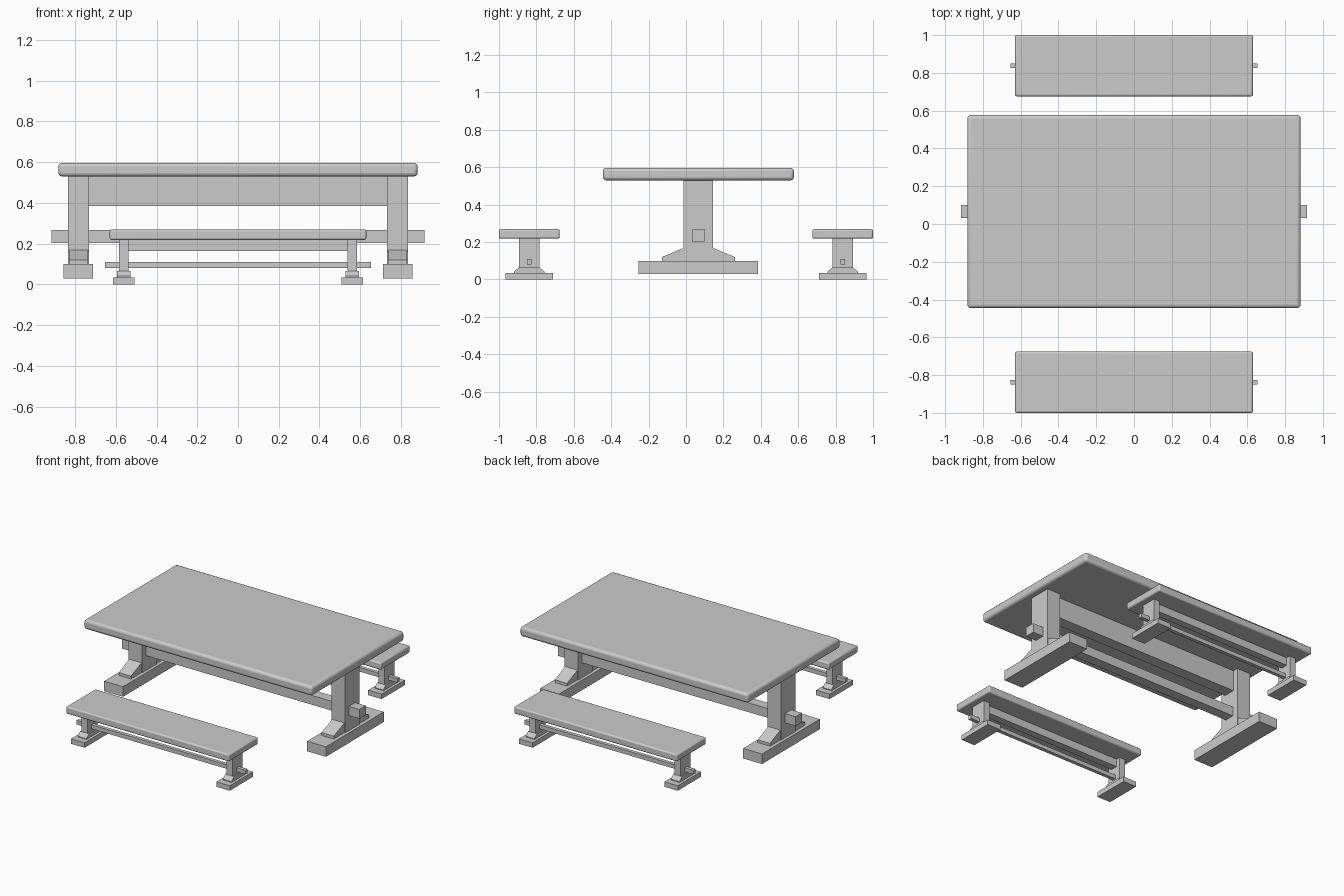
import bpy, bmesh

if "Cube" in bpy.data.objects:
    bpy.data.objects.remove(bpy.data.objects["Cube"])


def finish(bm, name):
    bmesh.ops.recalc_face_normals(bm, faces=bm.faces)
    me = bpy.data.meshes.new(name)
    bm.to_mesh(me)
    bm.free()
    ob = bpy.data.objects.new(name, me)
    bpy.context.collection.objects.link(ob)
    return ob


def box(name, x, y, z, bevel=0.0):
    bm = bmesh.new()
    bmesh.ops.create_cube(bm, size=1)
    for v in bm.verts:
        for i, (lo, hi) in enumerate((x, y, z)):
            v.co[i] = lo if v.co[i] < 0 else hi
    ob = finish(bm, name)
    if bevel:
        m = ob.modifiers.new("rounded_edges", "BEVEL")
        m.width = bevel
        m.segments = 3
        bpy.ops.object.select_all(action='DESELECT')
        ob.select_set(True)
        bpy.context.view_layer.objects.active = ob
        bpy.ops.object.shade_smooth_by_angle()
    return ob


def prism(name, x, profile):
    # extrude a (y, z) outline along x
    bm = bmesh.new()
    f = bm.faces.new([bm.verts.new((x[0], y, z)) for y, z in profile])
    r = bmesh.ops.extrude_face_region(bm, geom=[f])
    for v in r["geom"]:
        if isinstance(v, bmesh.types.BMVert):
            v.co.x = x[1]
    return finish(bm, name)


def span(c, h):
    return (c - h, c + h)


def trestle(name, yc, top, bevel, leg, foot, brace, apron, stretcher):
    # slab
    tx, ty, tz0, tz1 = top
    box(name + "_top", span(0, tx), span(yc, ty), (tz0, tz1), bevel)
    lx, lhx, lhy = leg
    fhx, fhy, fz0, fz1 = foot
    bhx, bhy, bz0, bz1 = brace
    for s, side in ((-1, "left"), (1, "right")):
        c = s * lx
        # post, foot and sloped brace
        box(f"{name}_{side}_leg", span(c, lhx), span(yc, lhy), (fz1, tz0))
        box(f"{name}_{side}_foot", span(c, fhx), span(yc, fhy), (fz0, fz1))
        prism(f"{name}_{side}_brace", span(c, bhx),
              [(yc - bhy, fz1), (yc + bhy, fz1), (yc + bhy, bz0),
               (yc + lhy, bz1), (yc - lhy, bz1), (yc - bhy, bz0)])
    # apron under the slab, through-stretcher below
    ahy, az = apron
    box(name + "_apron", span(0, lx - lhx), span(yc, ahy), (az, tz0))
    sx, shy, sz0, sz1 = stretcher
    box(name + "_stretcher", span(0, sx), span(yc, shy), (sz0, sz1))


trestle("table", 0.066, (0.882, 0.511, 0.53, 0.597), 0.018,
        (0.784, 0.052, 0.079), (0.073, 0.319, 0.03, 0.10),
        (0.047, 0.195, 0.12, 0.168), (0.04, 0.385),
        (0.917, 0.035, 0.203, 0.268))
for y, label in ((-0.838, "front_bench"), (0.838, "back_bench")):
    trestle(label, y, (0.63, 0.162, 0.218, 0.269), 0.01,
            (0.561, 0.023, 0.055), (0.052, 0.128, 0.0, 0.035),
            (0.033, 0.082, 0.041, 0.065), (0.025, 0.164),
            (0.653, 0.0125, 0.081, 0.109))
